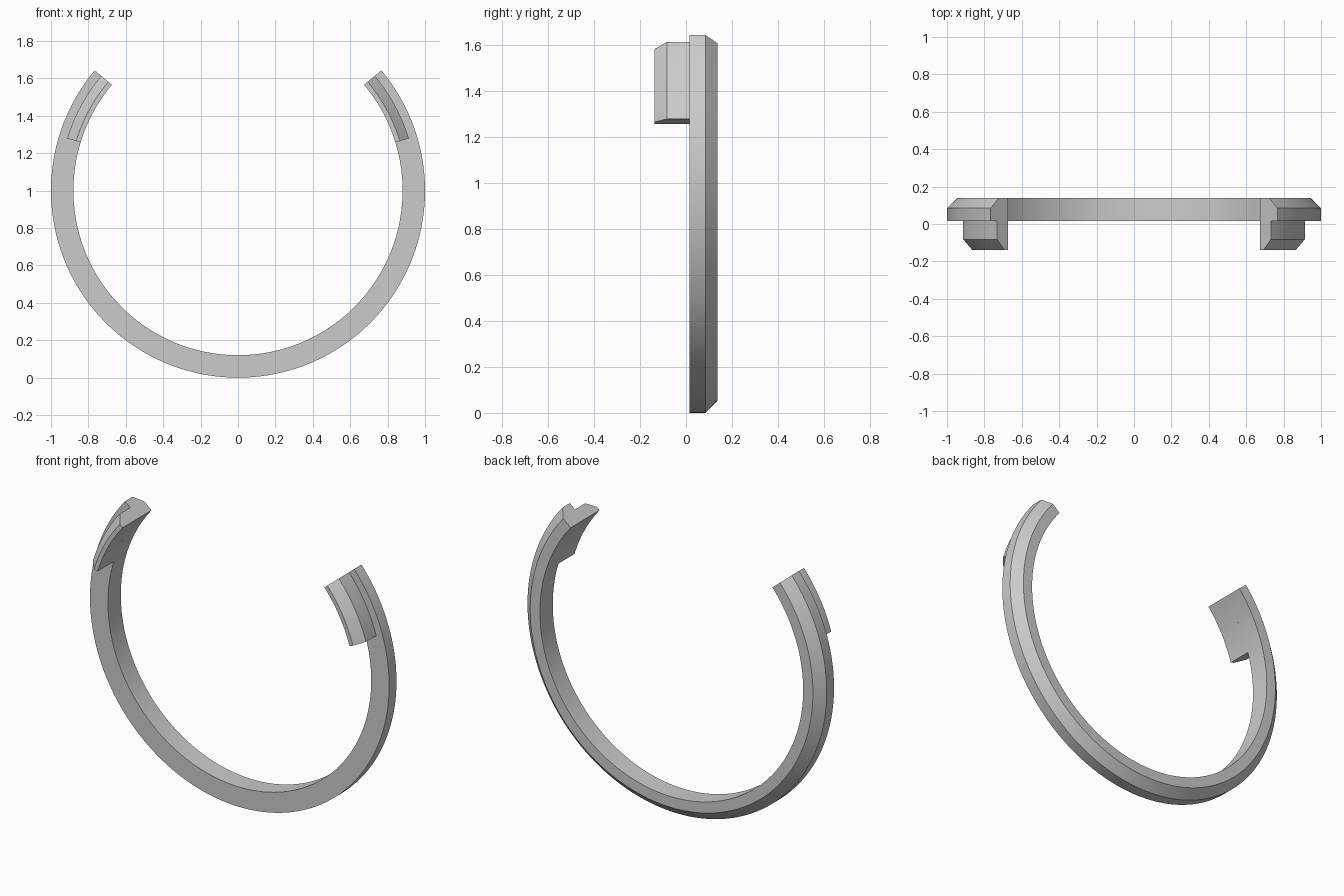
import bpy, bmesh
from math import sin, cos, radians

cube = bpy.data.objects.get("Cube")
if cube:
    bpy.data.objects.remove(cube, do_unlink=True)

grey = bpy.data.materials.new("plain grey")
grey.use_nodes = True
colour = (0.6, 0.6, 0.6, 1)
grey.diffuse_color = colour
grey.node_tree.nodes["Principled BSDF"].inputs["Base Color"].default_value = colour

CENTRE_Z = 1.0


def arc_sweep(name, profile, start, end, steps):
    """Sweep a closed (radius, y) profile about the ring axis, with capped ends."""
    bm = bmesh.new()
    rings = []
    for i in range(steps + 1):
        a = radians(start + (end - start) * i / steps)
        rings.append([bm.verts.new((r * cos(a), y, CENTRE_Z + r * sin(a)))
                      for r, y in profile])
    n = len(profile)
    for p, q in zip(rings, rings[1:]):
        for j in range(n):
            k = (j + 1) % n
            bm.faces.new((p[j], p[k], q[k], q[j]))
    bm.faces.new(rings[0])
    bm.faces.new(rings[-1][::-1])
    bmesh.ops.recalc_face_normals(bm, faces=bm.faces[:])
    mesh = bpy.data.meshes.new(name)
    bm.to_mesh(mesh)
    bm.free()
    mesh.materials.append(grey)
    obj = bpy.data.objects.new(name, mesh)
    bpy.context.collection.objects.link(obj)
    bpy.ops.object.select_all(action="DESELECT")
    obj.select_set(True)
    bpy.context.view_layer.objects.active = obj
    bpy.ops.object.shade_smooth_by_angle(angle=radians(25))
    return obj


# Open ring with a chamfered outer back edge
ring_profile = [(0.88, 0.015), (1.0, 0.015), (1.0, 0.085),
                (0.945, 0.138), (0.88, 0.138)]
arc_sweep("open_ring", ring_profile, 140, 400, 144)

# Raised tabs at the two open ends, chamfered on the outer front edge
tab_profile = [(0.88, 0.015), (0.955, 0.015), (0.955, -0.082),
               (0.905, -0.138), (0.88, -0.138)]
arc_sweep("left_end_tab", tab_profile, 17, 40, 16)
arc_sweep("right_end_tab", tab_profile, 140, 163, 16)
